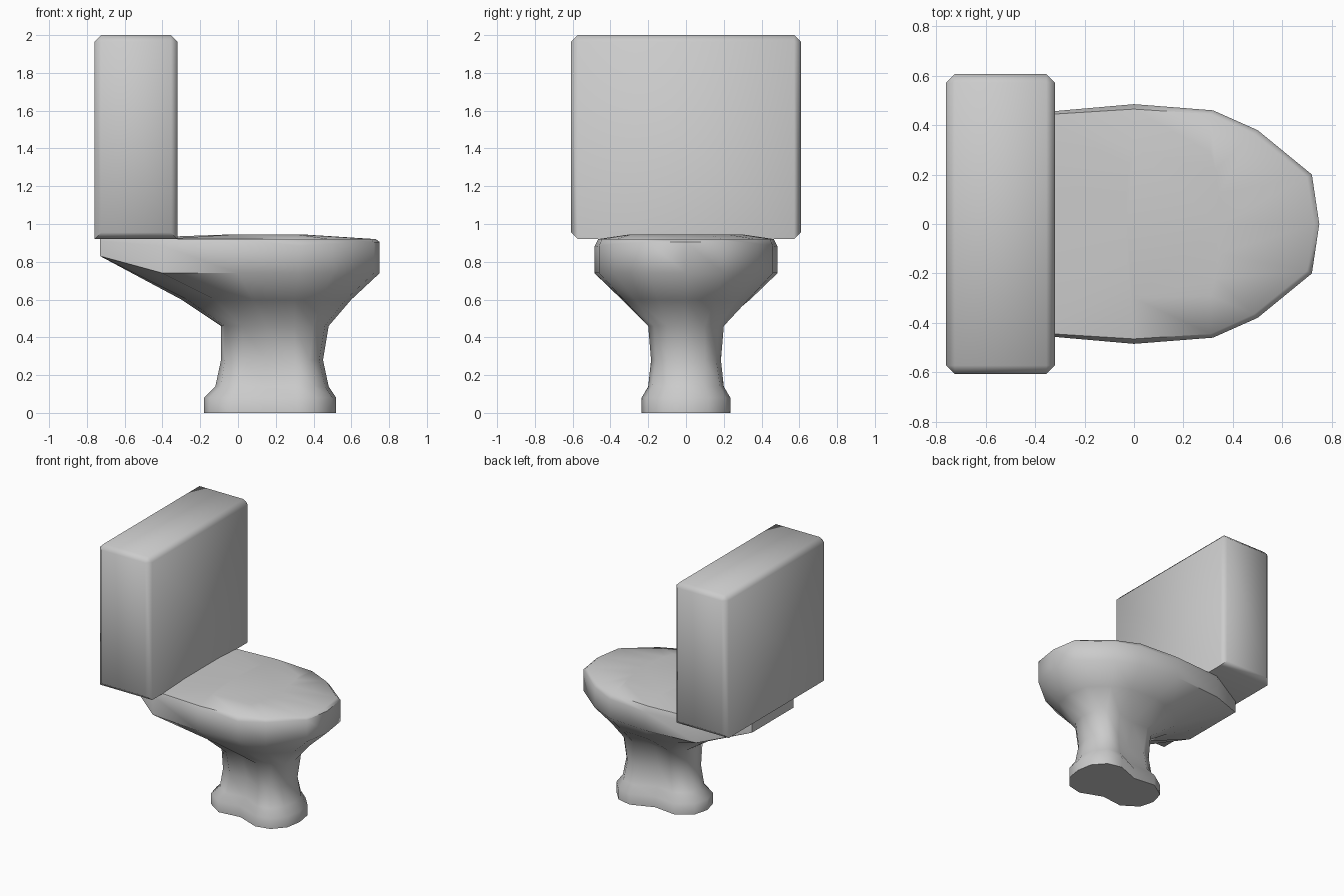
import bpy, bmesh, math

if "Cube" in bpy.data.objects:
    bpy.data.objects.remove(bpy.data.objects["Cube"])


def finish(name, bm, angle):
    bmesh.ops.recalc_face_normals(bm, faces=bm.faces)
    mesh = bpy.data.meshes.new(name)
    bm.to_mesh(mesh)
    bm.free()
    obj = bpy.data.objects.new(name, mesh)
    bpy.context.collection.objects.link(obj)
    bpy.ops.object.select_all(action='DESELECT')
    obj.select_set(True)
    bpy.context.view_layer.objects.active = obj
    bpy.ops.object.shade_smooth_by_angle(angle=math.radians(angle))
    return obj


def loft(name, rings, angle):
    """Each ring is (half outline from front to back, z or list of z); mirrored in y."""
    bm = bmesh.new()
    loops = []
    for half, z in rings:
        zs = z if isinstance(z, list) else [z] * len(half)
        pts = [(x, -y, h) for (x, y), h in zip(half, zs)]
        pts += [(x, -y, h) for x, y, h in reversed(pts[1:-1])]
        loops.append([bm.verts.new(p) for p in pts])
    for a, b in zip(loops, loops[1:]):
        for i in range(len(a)):
            j = (i + 1) % len(a)
            bm.faces.new((a[i], a[j], b[j], b[i]))
    bm.faces.new(loops[0])
    bm.faces.new(loops[-1])
    return finish(name, bm, angle)


# Pedestal outlines, pinched at the waist
base = [(.52, 0), (.50, .12), (.42, .21), (.31, .235), (.14, .17), (-.03, .19), (-.15, .11), (-.18, 0)]
ankle = [(.48, 0), (.46, .10), (.40, .18), (.30, .20), (.15, .13), (.01, .15), (-.09, .09), (-.12, 0)]
column = [(.45, 0), (.43, .10), (.38, .16), (.30, .185), (.15, .11), (.03, .14), (-.07, .08), (-.09, 0)]
neck = [(.48, 0), (.46, .10), (.40, .17), (.30, .20), (.15, .16), (.02, .17), (-.07, .10), (-.09, 0)]
# Bowl, rim and domed lid outlines
bowl = [(.60, 0), (.57, .15), (.44, .27), (.30, .33), (.08, .34), (-.12, .28), (-.27, .15), (-.30, 0)]
rim = [(.75, 0), (.72, .20), (.50, .38), (.32, .46), (0, .485), (-.40, .45), (-.73, .25), (-.73, 0)]
lid = [(.73, 0), (.70, .19), (.485, .365), (.31, .445), (0, .465), (-.40, .44), (-.73, .25), (-.73, 0)]
crown = [(.34, 0), (.34, .12), (.33, .22), (.31, .29), (0, .30), (-.02, .24), (-.03, .12), (-.03, 0)]

loft("bowl_and_pedestal", [
    (base, 0), (base, .08), (ankle, .14), (column, .28), (neck, .46), (bowl, .60),
    (rim, [.74] * 6 + [.83, .83]),
    (rim, [.905, .905, .895, .885, .88, .885, .91, .91]),
    (lid, .92), (crown, .945)], 50)

# Tank with chamfered edges, square along the bottom front and back
bm = bmesh.new()
bmesh.ops.create_cube(bm, size=1)
for v in bm.verts:
    v.co.x = v.co.x * .44 - .54
    v.co.y *= 1.215
    v.co.z = v.co.z * 1.08 + 1.46
edges = [e for e in bm.edges
         if not all(v.co.z < 1 for v in e.verts)
         or abs(e.verts[0].co.y - e.verts[1].co.y) < .01]
bmesh.ops.bevel(bm, geom=edges, offset=.035, segments=1, affect='EDGES')
finish("tank", bm, 50)
